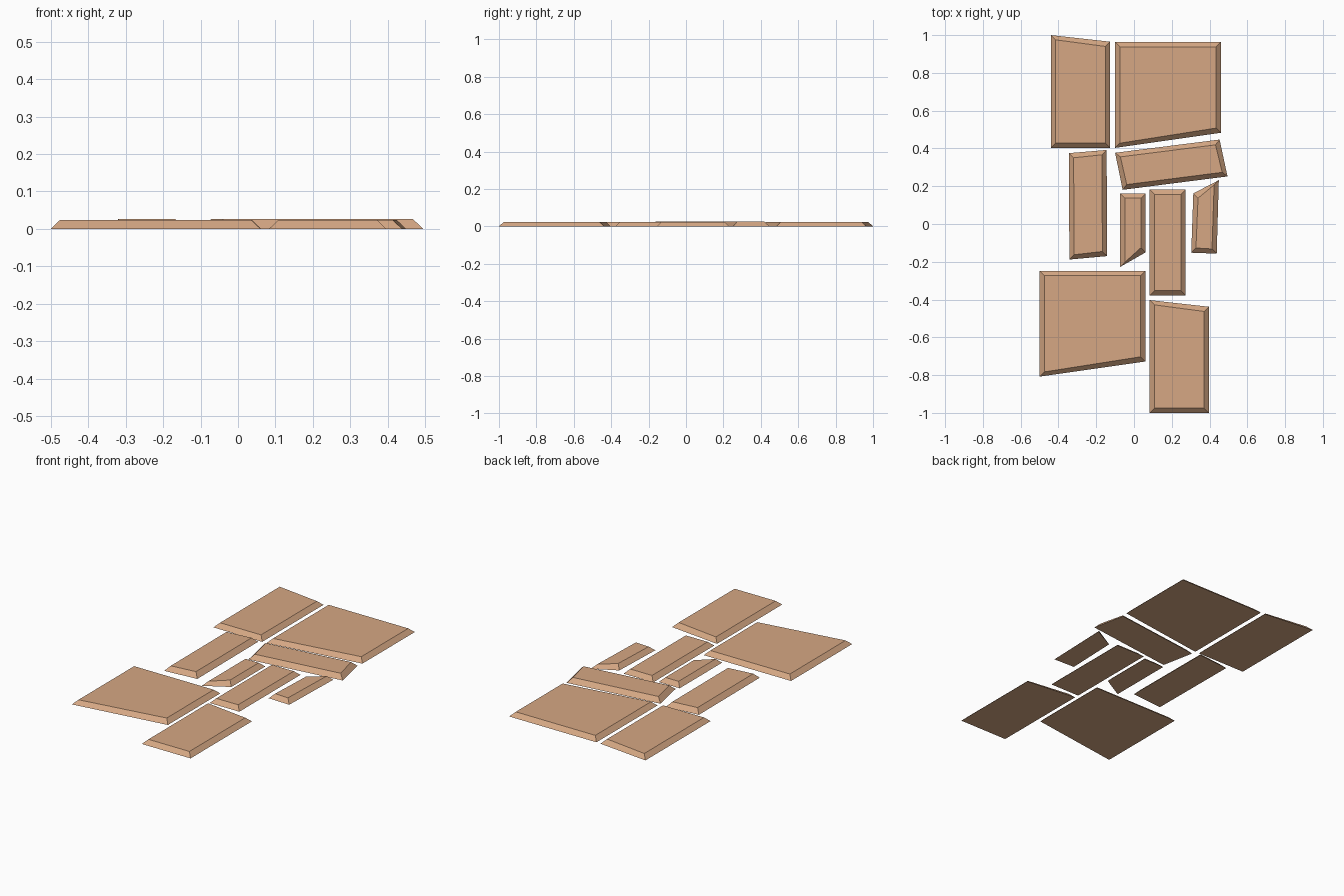
import bpy, bmesh
from mathutils import Vector

if "Cube" in bpy.data.objects:
    bpy.data.objects.remove(bpy.data.objects["Cube"])

INSET = 0.025

stone = bpy.data.materials.new("tan stone")
stone.diffuse_color = (0.67, 0.39, 0.23, 1)
stone.use_nodes = True
stone.node_tree.nodes["Principled BSDF"].inputs["Base Color"].default_value = stone.diffuse_color


def slab(name, corners, height=0.024, turn=0.0):
    """Flat four-sided paving stone with chamfered rim.
    corners: top-left, top-right, bottom-right, bottom-left; turn: slope of the stone's own axes."""
    u = Vector((1, turn)).normalized()
    v = Vector((-u.y, u.x))
    bm = bmesh.new()
    low, high = [], []
    for (x, y), (sx, sy) in zip(corners, ((1, -1), (-1, -1), (-1, 1), (1, 1))):
        inner = Vector((x, y)) + INSET * (sx * u + sy * v)
        low.append(bm.verts.new((x, y, 0)))
        high.append(bm.verts.new((inner.x, inner.y, height)))
    bm.faces.new(low)
    bm.faces.new(high)
    for i in range(4):
        j = (i + 1) % 4
        bm.faces.new((low[i], low[j], high[j], high[i]))
    bmesh.ops.recalc_face_normals(bm, faces=bm.faces)
    mesh = bpy.data.meshes.new(name)
    bm.to_mesh(mesh)
    bm.free()
    mesh.materials.append(stone)
    bpy.context.collection.objects.link(bpy.data.objects.new(name, mesh))


def tall(x, y):
    """Narrow stone with sloping top edge, placed by its top-left corner."""
    return [(x, y), (x + 0.313, y - 0.035), (x + 0.313, y - 0.597), (x, y - 0.597)]


def wide(x, y):
    """Large stone with sloping bottom edge, placed by its top-left corner."""
    return [(x, y), (x + 0.56, y), (x + 0.56, y - 0.48), (x, y - 0.56)]


# the two repeated big stone shapes
slab("back_left_stone", tall(-0.44, 1.0))
slab("front_right_stone", tall(0.083, -0.403))
slab("back_right_stone", wide(-0.10, 0.963))
slab("front_left_stone", wide(-0.50, -0.248))

# middle stones
slab("left_stone", [(-0.345, 0.375), (-0.145, 0.392), (-0.142, -0.17), (-0.342, -0.188)], 0.026, 0.02)
slab("cross_stone", [(-0.10, 0.377), (0.453, 0.447), (0.495, 0.252), (-0.06, 0.181)], 0.026, 0.13)
slab("centre_stone", [(0.083, 0.182), (0.273, 0.182), (0.273, -0.378), (0.083, -0.378)])
slab("small_inner_stone", [(-0.073, 0.162), (0.062, 0.162), (0.062, -0.15), (-0.073, -0.227)])
slab("small_outer_stone", [(0.314, 0.162), (0.449, 0.232), (0.438, -0.157), (0.303, -0.152)])
